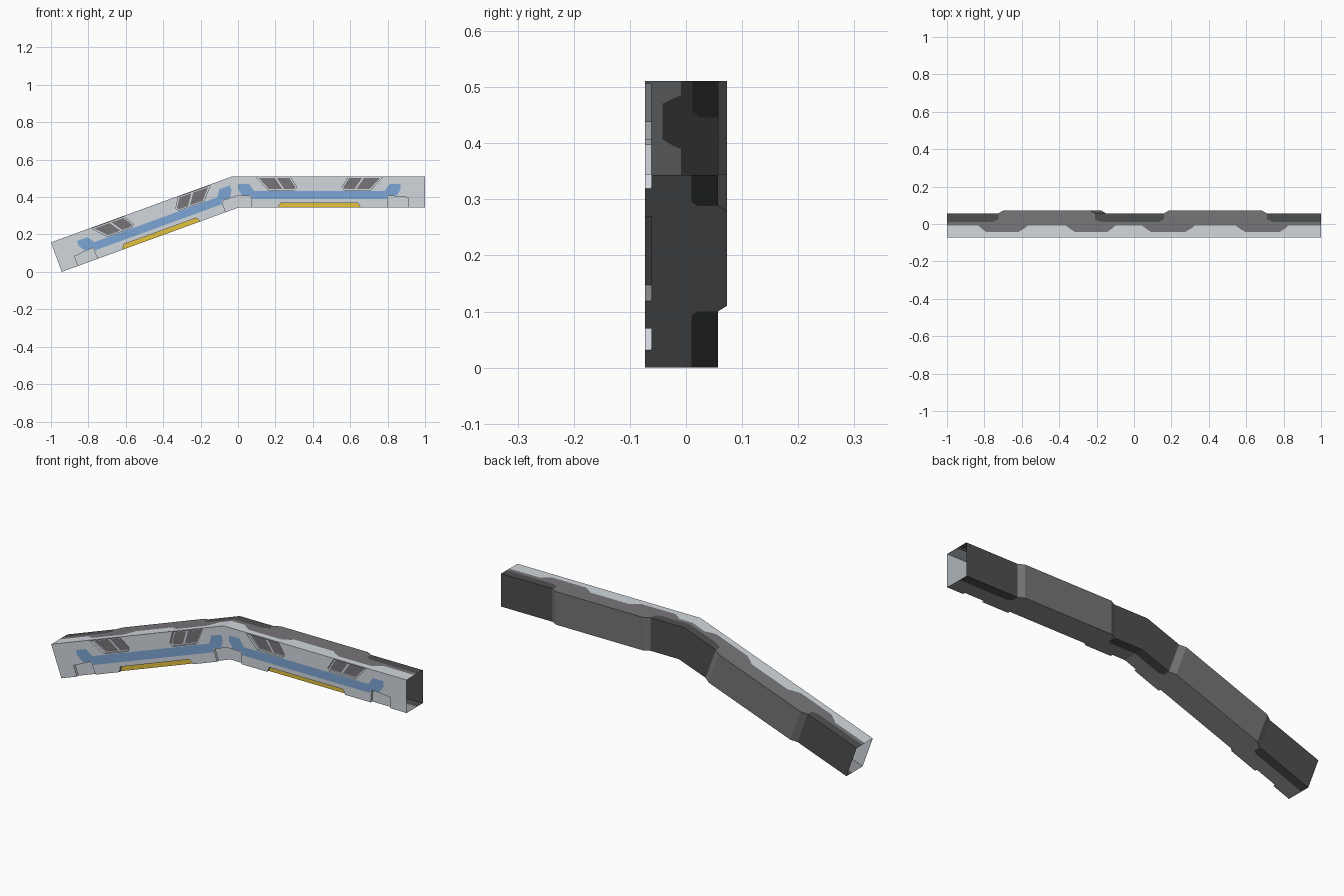
import bpy, bmesh, math
from mathutils import Vector
from mathutils.geometry import delaunay_2d_cdt

if "Cube" in bpy.data.objects:
    bpy.data.objects.remove(bpy.data.objects["Cube"])

ANG = math.radians(20)
H, YF, YB, YR = 0.168, -0.0735, 0.0735, 0.057   # height, front, raised back, low back
Z0, D, MID = 0.343, 0.012, 0.435                # bend height, recess depth, symmetry centre
MITRE = math.tan(ANG / 2)

COLORS = {
    "light_grey": (0.64, 0.685, 0.73),
    "mid_grey": (0.185, 0.178, 0.187),
    "dark_grey": (0.073, 0.081, 0.08),
    "blue": (0.20, 0.38, 0.66),
    "yellow": (0.77, 0.54, 0.05),
    "underside_grey": (0.30, 0.305, 0.32),
}
NAMES = list(COLORS)
MATS = []
for n, c in COLORS.items():
    m = bpy.data.materials.new(n)
    m.diffuse_color = (*c, 1)
    m.use_nodes = True
    m.node_tree.nodes["Principled BSDF"].inputs["Base Color"].default_value = m.diffuse_color
    MATS.append(m)
LIGHT, GREY, DARK, BLUE, YELLOW, UNDER = range(6)


def pt(side, u, v, y):
    """Point on one arm: u along the arm from the bend, v up from its underside."""
    if side > 0:
        return Vector((u, y, Z0 + v))
    c, s = math.cos(ANG), math.sin(ANG)
    return Vector((-u * c - v * s, y, Z0 - u * s + v * c))


def flip(poly):
    """Mirror a profile about the middle of the arm."""
    return [(2 * MID - a, b) for a, b in poly]


def inside(p, poly):
    hit = False
    for (ax, ay), (bx, by) in zip(poly, poly[1:] + poly[:1]):
        if (ay > p[1]) != (by > p[1]) and p[0] < (bx - ax) * (p[1] - ay) / (by - ay) + ax:
            hit = not hit
    return hit


def add_face(bm, pts, mat, facing):
    f = bm.faces.new([bm.verts.new(p) for p in pts])
    f.normal_update()
    if f.normal.dot(facing) < 0:
        f.normal_flip()
    f.material_index = mat


def plate(bm, outline, base, regions, place, outward):
    """Panel with painted or recessed regions; the last region holding a point wins."""
    verts, faces = [], []
    for poly in [outline] + [r[0] for r in regions]:
        faces.append(list(range(len(verts), len(verts) + len(poly))))
        verts += [Vector(p) for p in poly]
    vs, _, tris, *_ = delaunay_2d_cdt(verts, [], faces, 0, 1e-5)
    edges = {}
    for t in tris:
        p = [vs[i] for i in t]
        area = abs((p[1] - p[0]).cross(p[2] - p[0]))
        cen = sum(p, Vector((0, 0))) / len(p)
        if area < 1e-7 or not inside(cen, outline):
            continue
        mat, dep = base, 0
        for poly, m, d in regions:
            if inside(cen, poly):
                mat, dep = m, d
        if mat is None:
            continue
        add_face(bm, [place(a, b, dep) for a, b in p], mat, outward)
        for i, j in zip(t, list(t[1:]) + [t[0]]):
            edges.setdefault(frozenset((i, j)), []).append((dep, cen, mat))
    # side walls of the recesses
    for e, users in edges.items():
        if len(users) == 2 and users[0][0] != users[1][0]:
            a, b = (vs[i] for i in e)
            (lo, cl, _), (hi, ch, deep) = sorted(users, key=lambda k: k[0])
            quad = [place(*a, lo), place(*b, lo), place(*b, hi), place(*a, hi)]
            add_face(bm, quad, UNDER if deep == YELLOW else LIGHT, place(*ch, 0) - place(*cl, 0))


def finish(bm, name):
    bmesh.ops.remove_doubles(bm, verts=bm.verts, dist=1e-5)
    me = bpy.data.meshes.new(name)
    bm.to_mesh(me)
    bm.free()
    for m in MATS:
        me.materials.append(m)
    bpy.context.collection.objects.link(bpy.data.objects.new(name, me))


# Front profiles in (u, v)
window = [(.098, .163), (.280, .163), (.314, .11), (.302, .095), (.160, .095)]
pane_a = [(.112, .158), (.197, .158), (.237, .100), (.165, .100)]
pane_b = [(.208, .158), (.275, .158), (.307, .11), (.299, .100), (.247, .100)]
stripe = [(0, .127), (.06, .127), (.085, .09), (MID, .09), (MID, .047),
          (.075, .047), (.072, .065), (.022, .065), (0, .10)]
bend_notch = [(0, 0), (.07, 0), (.07, .055), (.06, .062), (-MITRE * .062, .062)]
end_notch = [(.798, 0), (.803, .064), (.91, .055), (.91, 0)]
slot = [(.215, 0), (.228, .025), (.642, .025), (.655, 0)]

front, top, bottom, back = (bmesh.new() for _ in range(4))
for side, L in ((1, 1.0), (-1, 1.003)):
    up = pt(side, 0, 1, 0) - pt(side, 0, 0, 0)

    # Front panel with stripe, windows, notches and yellow slot
    regions = [(stripe, BLUE, 0), (flip(stripe), BLUE, 0),
               (bend_notch, LIGHT, D), (end_notch, LIGHT, D), (slot, YELLOW, D)]
    for shape, mat in ((window, LIGHT), (pane_a, GREY), (pane_b, GREY)):
        regions += [(shape, mat, D), (flip(shape), mat, D)]
    plate(front, [(0, 0), (L, 0), (L, H), (-MITRE * H, H)], LIGHT, regions,
          lambda u, v, d: pt(side, u, v, YF + d), Vector((0, -1, 0)))

    # Back panel: low ends and a raised middle
    prof = [(0, YR), (.16, YR), (.19, YB), (.68, YB), (.71, YR), (L, YR)]
    for i in range(5):
        (a, ya), (b, yb) = prof[i:i + 2]
        a2 = a if i else -MITRE * H
        quad = [pt(side, a, 0, ya), pt(side, b, 0, yb), pt(side, b, H, yb), pt(side, a2, H, ya)]
        add_face(back, quad, DARK if i in (0, 4) else GREY, Vector((0, 1, 0)))

    # Top panel: light front edge with grey tabs, dark patches at the back
    s, e = -MITRE * H, -.009
    tab = [(.045, e), (.06, -.022), (.09, -.042), (.275, -.042), (.31, -.022), (.325, e)]
    patch_a = [(s, .012), (.13, .012), (.16, .025), (.16, YR), (s, YR)]
    patch_b = [(.71, YR), (.71, .025), (.74, .012), (L, .012), (L, YR)]
    plate(top, [(s, YF), (L, YF), (L, YR)] + prof[4:0:-1] + [(s, YR)], GREY,
          [([(s, YF), (L, YF), (L, e), (s, e)], LIGHT, 0), (tab, GREY, 0), (flip(tab), GREY, 0),
           (patch_a, DARK, 0), (patch_b, DARK, 0)],
          lambda u, y, d: pt(side, u, H, y), up)

    # Underside, cut away where the front is notched
    cuts = [([(a, YF), (b, YF), (b, YF + D), (a, YF + D)], None, 0)
            for a, b in ((0, .07), (.215, .655), (.798, .91))]
    low_a = [(0, .01), (.14, .01), (.16, .02), (.16, YR), (0, YR)]
    low_b = [(.71, YR), (.71, .02), (.73, .01), (L, .01), (L, YR)]
    plate(bottom, [(0, YF), (L, YF), (L, YR)] + prof[4:0:-1] + [(0, YR)], UNDER,
          cuts + [(low_a, DARK, 0), (low_b, DARK, 0)],
          lambda u, y, d: pt(side, u, 0, y), -up)

finish(front, "front_panel")
finish(top, "top_panel")
finish(bottom, "bottom_panel")
finish(back, "back_panel")
